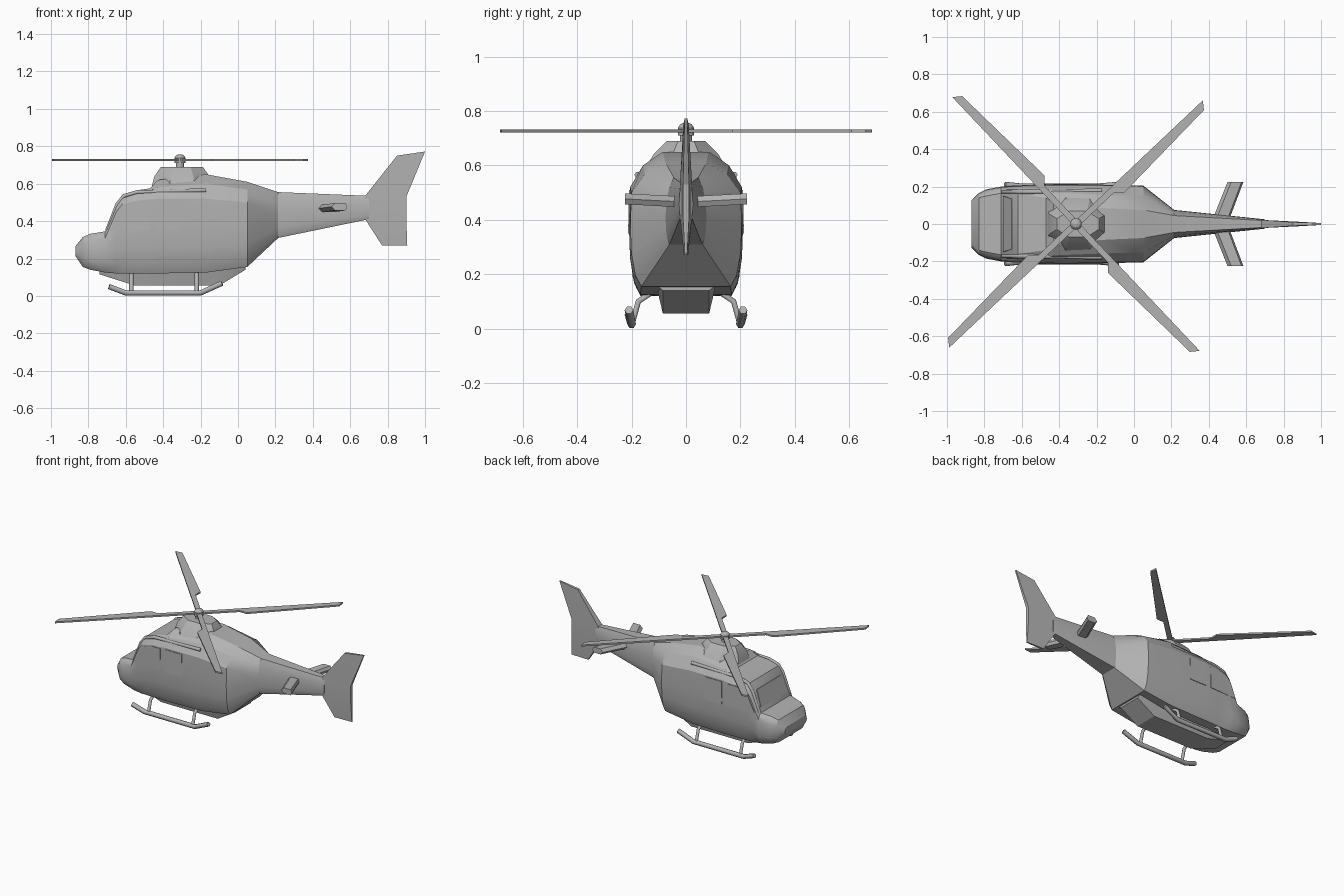
import bpy, bmesh, math
from mathutils import Vector
from mathutils.bvhtree import BVHTree

old = bpy.data.objects.get("Cube")
if old:
    bpy.data.objects.remove(old, do_unlink=True)

grey = bpy.data.materials.new("plain_grey")
grey.use_nodes = True
grey.diffuse_color = (0.45, 0.45, 0.45, 1)
grey.node_tree.nodes["Principled BSDF"].inputs["Base Color"].default_value = (0.45, 0.45, 0.45, 1)


def finish(obj, angle=25):
    obj.data.materials.append(grey)
    bpy.ops.object.select_all(action='DESELECT')
    obj.select_set(True)
    bpy.context.view_layer.objects.active = obj
    if obj.type == 'MESH':
        bpy.ops.object.shade_smooth_by_angle(angle=math.radians(angle))
    return obj


def loft(name, rings, angle=25):
    """Skin closed rings of points and cap both ends."""
    bm = bmesh.new()
    loops = [[bm.verts.new(p) for p in ring] for ring in rings]
    for a, b in zip(loops, loops[1:]):
        for i in range(len(a)):
            j = (i + 1) % len(a)
            bm.faces.new((a[i], a[j], b[j], b[i]))
    bm.faces.new(loops[0])
    bm.faces.new(loops[-1])
    bmesh.ops.recalc_face_normals(bm, faces=bm.faces)
    mesh = bpy.data.meshes.new(name)
    bm.to_mesh(mesh)
    bm.free()
    obj = bpy.data.objects.new(name, mesh)
    bpy.context.collection.objects.link(obj)
    return finish(obj, angle)


def tube(name, points, radius):
    curve = bpy.data.curves.new(name, 'CURVE')
    curve.dimensions = '3D'
    curve.bevel_depth = radius
    curve.bevel_resolution = 1
    curve.use_fill_caps = True
    spline = curve.splines.new('POLY')
    spline.points.add(len(points) - 1)
    for sp, p in zip(spline.points, points):
        sp.co = (*p, 1)
    obj = bpy.data.objects.new(name, curve)
    bpy.context.collection.objects.link(obj)
    return finish(obj)


def mirrored(x, half):
    """Full cross-section from right-hand (y, z) points."""
    return [(x, y, z) for y, z in half] + [(x, -y, z) for y, z in reversed(half)]


def hull_ring(x, w, zb, zs, zt, wt):
    side = zs - zb
    return mirrored(x, [
        (0.8 * w, zb), (0.91 * w, zb + 0.12 * side), (0.98 * w, zb + 0.35 * side),
        (w, zb + 0.65 * side), (0.98 * w, zs),
        (0.59 * w + 0.4 * wt, zs + 0.62 * (zt - zs)), (wt, zt)])


# Fuselage and tail boom: x, half width, bottom, shoulder, top, roof half width
fuselage = loft("fuselage", [hull_ring(*s) for s in (
    (-.87, .125, .215, .245, .265, .10),
    (-.83, .165, .155, .28, .315, .14),
    (-.79, .185, .14, .29, .332, .15),
    (-.71, .20, .125, .31, .345, .165),
    (-.65, .205, .12, .45, .49, .165),
    (-.62, .205, .12, .49, .535, .16),
    (-.54, .208, .12, .51, .565, .15),
    (-.47, .21, .12, .515, .575, .14),
    (-.43, .21, .12, .52, .62, .11),
    (-.17, .21, .125, .52, .65, .085),
    (.05, .205, .155, .50, .61, .075),
    (.215, .075, .31, .46, .555, .045),
    (.70, .025, .41, .48, .535, .018))])

# Belly pan
loft("belly_pan", [mirrored(x, [(w, z), (w + .025, .16)]) for x, z, w in (
    (-.74, .115, .07), (-.55, .055, .085), (-.1, .055, .085), (.04, .14, .085))])


# Engine cowling and rotor hub
def disc(cx, z, rx, ry, n=8):
    turn = math.pi / n
    return [(cx + rx * math.cos(2 * math.pi * i / n + turn) / math.cos(turn),
             ry * math.sin(2 * math.pi * i / n + turn) / math.cos(turn), z) for i in range(n)]


loft("engine_cowling", [disc(-.3, .57, .165, .16), disc(-.3, .64, .147, .12),
                        disc(-.3, .69, .112, .07)])
HUB = Vector((-.31, 0, 0))
loft("rotor_mast", [disc(HUB.x, z, r, r, 12) for z, r in ((.68, .022), (.71, .022))])
loft("rotor_hub", [disc(HUB.x, z, r, r, 12) for z, r in
                   ((.71, .03), (.738, .03), (.752, .02), (.757, .008))])

# Rotor blades
blade = [(0, .015), (.947, -.012), (.914, -.053), (.304, -.064), (.265, -.025), (0, -.018)]
for k in range(4):
    a = math.radians(45 + 90 * k)
    outline = [(HUB.x + u * math.cos(a) - v * math.sin(a),
                u * math.sin(a) + v * math.cos(a)) for u, v in blade]
    loft(f"rotor_blade_{k + 1}", [[(x, y, z) for x, y in outline] for z in (.721, .732)])

# Tail fin: front edge, rear edge, half thickness
loft("tail_fin", [[(fx, -t, fz), (rx, -t / 2, rz), (rx, t / 2, rz), (fx, t, fz)]
                  for fx, fz, rx, rz, t in (
    (.77, .27, .905, .27, .008), (.68, .41, .90, .41, .022),
    (.68, .535, .90, .53, .022), (.85, .75, 1, .772, .01))], 10)


# Parts on both sides
def project(origin, direction):
    hit = tree.ray_cast(Vector(origin), Vector(direction))
    return hit[0]


def plate(name, outline, direction):
    """Thin panel lying on the fuselage."""
    d = Vector(direction)
    pts = [project(p, d) for p in outline]
    if all(pts):
        loft(name, [[p + d * .008 for p in pts], [p - d * .004 for p in pts]], 10)


bm = bmesh.new()
bm.from_mesh(fuselage.data)
tree = BVHTree.FromBMesh(bm)
bm.free()

front_window = [(-.685, .35), (-.635, .455), (-.59, .49), (-.54, .505), (-.47, .505), (-.47, .35)]
rear_window = [(-.43, .35), (-.43, .51), (-.30, .51), (-.30, .35)]
for side, s in (("left", 1), ("right", -1)):
    # Horizontal stabilizer
    loft(f"{side}_stabilizer", [[(x0, s * y, z), (x0 + .02, s * y, z + .02),
                                 (x1 - .01, s * y, z + .02), (x1, s * y, z),
                                 (x1 - .01, s * y, z - .02), (x0 + .02, s * y, z - .02)]
                                for x0, x1, y, z in ((.41, .50, 0, .465), (.50, .585, .225, .477))])
    # Landing skid with its struts
    tube(f"{side}_skid", [(-.69, s * .21, .05), (-.60, s * .20, .016),
                          (-.20, s * .20, .016), (-.085, s * .21, .068)], .016)
    for end, x in (("front", -.57), ("rear", -.22)):
        tube(f"{side}_{end}_strut", [(x, s * .09, .135), (x, s * .13, .13),
                                     (x, s * .175, .10), (x, s * .198, .02)], .012)
    # Door windows and roof rail
    for label, shape in (("front", front_window), ("rear", rear_window)):
        plate(f"{side}_{label}_window", [(x, s, z) for x, z in shape], (0, -s, 0))
    tube(f"{side}_roof_rail", [(-.70, s * .172, .35), (-.645, s * .172, .49),
                               (-.61, s * .172, .535), (-.54, s * .172, .555),
                               (-.17, s * .178, .565)], .012)

# Windscreen
plate("windscreen", [(-2, -.15, .375), (-2, .15, .375), (-2, .135, .485), (-2, -.135, .485)], (1, 0, 0))
